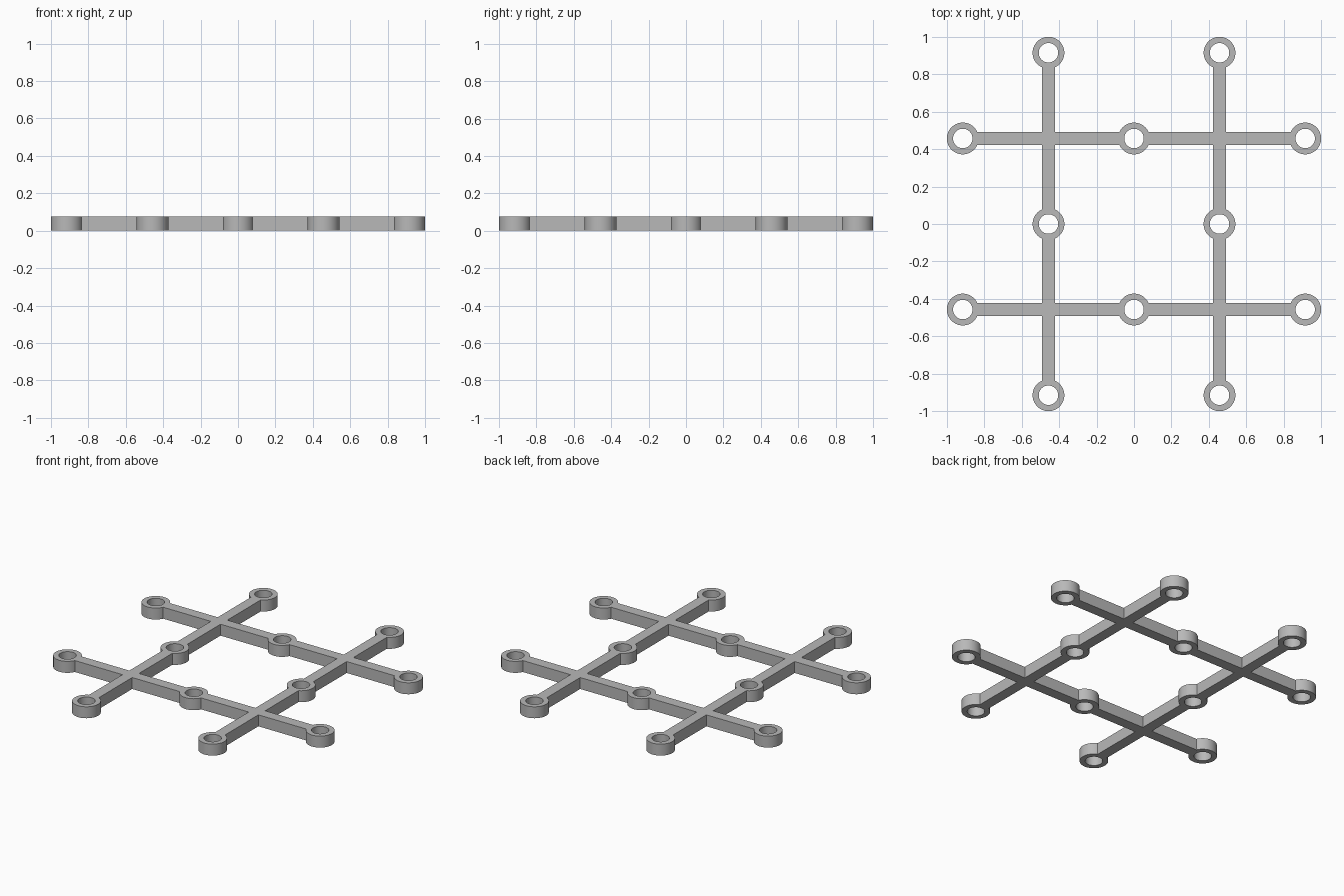
import bpy
import bmesh
from math import radians
from mathutils import Matrix, Vector

REACH = 0.915     # centre of the end rings
CROSS = 0.457     # offset of each beam from the middle
HEIGHT = 0.075
BEAM = 0.07
OUTER, BORE = 0.085, 0.052

cube = bpy.data.objects.get("Cube")
if cube:
    bpy.data.objects.remove(cube)

grey = bpy.data.materials.new("mid_grey")
grey.use_nodes = True
colour = (0.48, 0.48, 0.48, 1)
grey.diffuse_color = colour
grey.node_tree.nodes["Principled BSDF"].inputs["Base Color"].default_value = colour


def make_object(name, bm):
    mesh = bpy.data.meshes.new(name)
    bm.to_mesh(mesh)
    bm.free()
    mesh.materials.append(grey)
    obj = bpy.data.objects.new(name, mesh)
    bpy.context.collection.objects.link(obj)
    return obj


def cylinders(name, centres, radius, depth):
    bm = bmesh.new()
    for x, y in centres:
        bmesh.ops.create_cone(bm, cap_ends=True, segments=64, radius1=radius, radius2=radius,
                              depth=depth, matrix=Matrix.Translation((x, y, HEIGHT / 2)))
    return make_object(name, bm)


# Four crossing beams
bm = bmesh.new()
for side in (-CROSS, CROSS):
    for centre, size in (((0, side), (2 * REACH, BEAM)), ((side, 0), (BEAM, 2 * REACH))):
        place = Matrix.Translation((*centre, HEIGHT / 2))
        scale = Matrix.Diagonal(Vector((*size, HEIGHT, 1)))
        bmesh.ops.create_cube(bm, size=1, matrix=place @ scale)
frame = make_object("lattice_frame", bm)

# Rings at both ends and the middle of every beam
centres = []
for side in (-CROSS, CROSS):
    for along in (-REACH, 0, REACH):
        centres += [(along, side), (side, along)]
bosses = cylinders("ring_bosses", centres, OUTER, HEIGHT)
bores = cylinders("ring_bores", centres, BORE, HEIGHT * 2)

# Fuse the rings to the beams, then drill the holes
bpy.ops.object.select_all(action="DESELECT")
bpy.context.view_layer.objects.active = frame
frame.select_set(True)
for operation, tool in (("UNION", bosses), ("DIFFERENCE", bores)):
    tool.hide_render = True
    mod = frame.modifiers.new(operation.title(), "BOOLEAN")
    mod.operation = operation
    mod.object = tool
    mod.solver = "EXACT"
    mod.use_self = True
    bpy.ops.object.modifier_apply(modifier=mod.name)
    bpy.data.objects.remove(tool)

bpy.ops.object.shade_smooth_by_angle(angle=radians(30))
